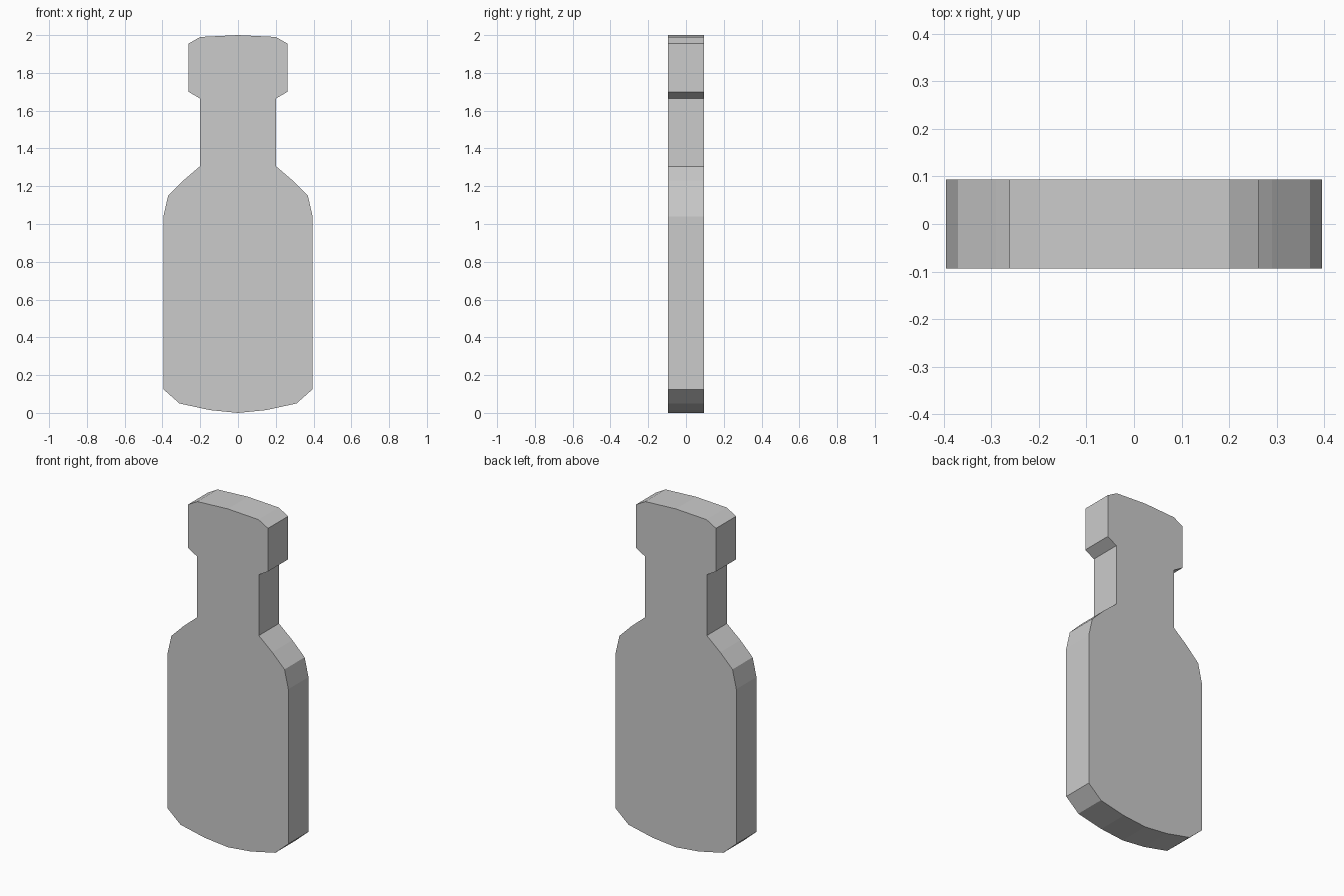
import bpy
import bmesh

cube = bpy.data.objects.get("Cube")
if cube:
    bpy.data.objects.remove(cube, do_unlink=True)

# Plain grey material
grey = bpy.data.materials.new("plain grey")
grey.use_nodes = True
colour = (0.6, 0.6, 0.6, 1.0)
grey.diffuse_color = colour
grey.node_tree.nodes["Principled BSDF"].inputs["Base Color"].default_value = colour

# Right half of the bottle outline (x, z), from base to cap
half = [(0, 0), (0.15, 0.015), (0.31, 0.05), (0.395, 0.125),
        (0.395, 1.04), (0.37, 1.15), (0.29, 1.23), (0.202, 1.305),
        (0.202, 1.665), (0.262, 1.70), (0.262, 1.955), (0.2, 1.99), (0, 2)]
outline = half + [(-x, z) for x, z in reversed(half[1:-1])]
depth = 0.188

# Flat slab extruded from the mirrored outline
bm = bmesh.new()
front = bm.faces.new([bm.verts.new((x, -depth / 2, z)) for x, z in outline])
slab = bmesh.ops.extrude_face_region(bm, geom=[front], use_keep_orig=True)
moved = [v for v in slab["geom"] if isinstance(v, bmesh.types.BMVert)]
bmesh.ops.translate(bm, verts=moved, vec=(0, depth, 0))
bmesh.ops.recalc_face_normals(bm, faces=bm.faces)

mesh = bpy.data.meshes.new("bottle")
bm.to_mesh(mesh)
bm.free()
mesh.materials.append(grey)
bottle = bpy.data.objects.new("bottle", mesh)
bpy.context.collection.objects.link(bottle)
